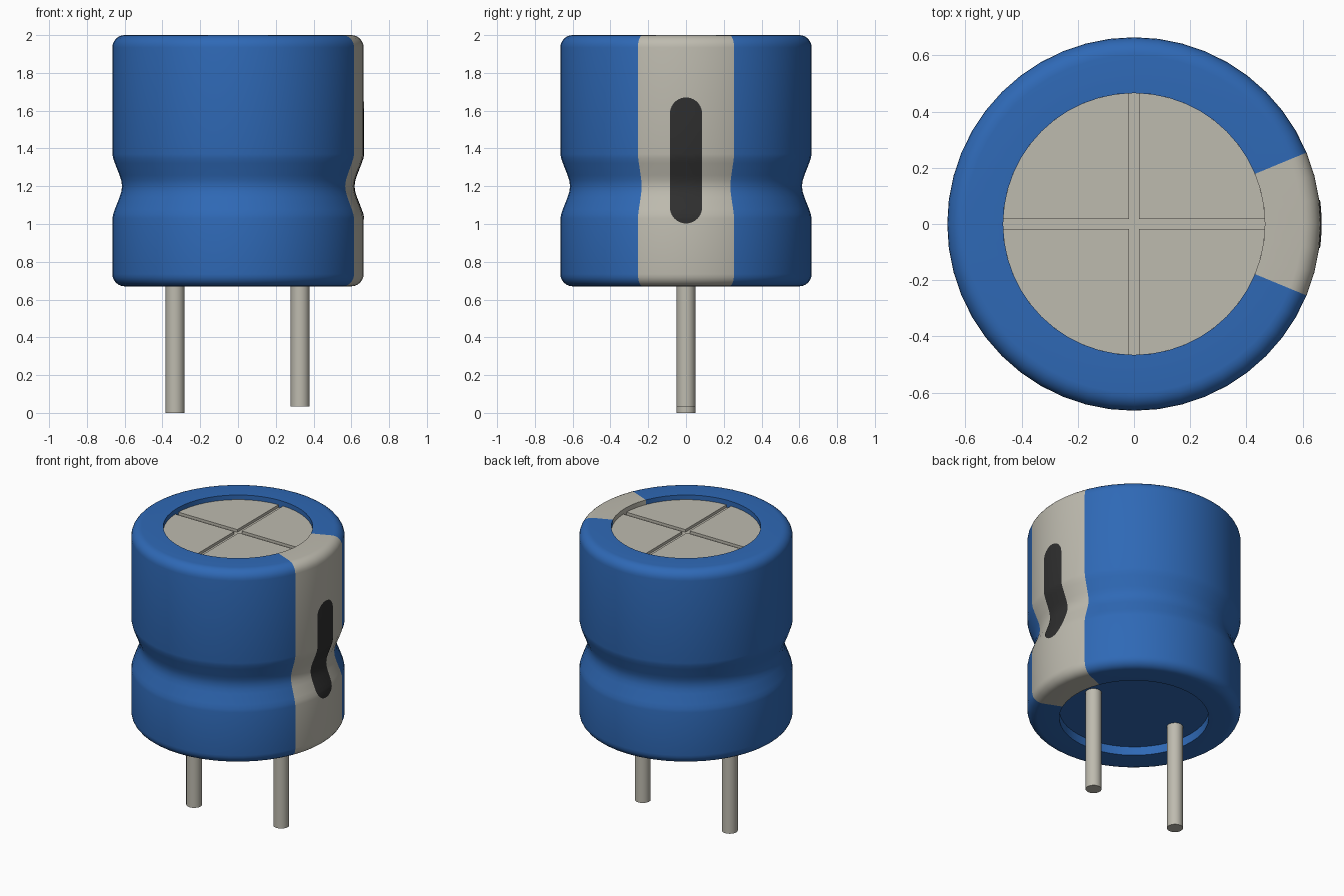
import bpy, bmesh
from math import sin, cos, pi, atan2, asin, sqrt, radians
from mathutils import Vector, Matrix

if "Cube" in bpy.data.objects:
    bpy.data.objects.remove(bpy.data.objects["Cube"])


def material(name, rgb):
    m = bpy.data.materials.new(name)
    m.use_nodes = True
    m.diffuse_color = (*rgb, 1)
    m.node_tree.nodes["Principled BSDF"].inputs["Base Color"].default_value = (*rgb, 1)
    return m


BLUE = material("blue sleeve", (0.028, 0.141, 0.468))
BEIGE = material("warm grey metal", (0.515, 0.497, 0.429))
DARK = material("dark marking", (0.028, 0.028, 0.028))


def finish(name, bm, *mats):
    me = bpy.data.meshes.new(name)
    bm.to_mesh(me)
    bm.free()
    ob = bpy.data.objects.new(name, me)
    bpy.context.collection.objects.link(ob)
    for m in mats:
        me.materials.append(m)
    bpy.ops.object.select_all(action='DESELECT')
    ob.select_set(True)
    bpy.context.view_layer.objects.active = ob
    bpy.ops.object.shade_smooth_by_angle(angle=radians(30))
    return ob


SEGS = 48
R, RIM, ROUND = 0.665, 0.466, 0.065
BOTTOM, TOP, WAIST = 0.67, 2.0, 1.2
TOP_FLOOR, CAP_TOP, BOTTOM_FLOOR = 1.95, 1.968, 0.73
STRIPE = radians(22.5)

# Outer side outline: rounded bottom edge, pinched waist, rounded top edge
arc = [(R - ROUND + ROUND * sin(a), ROUND * (1 - cos(a)))
       for a in [i * pi / 12 for i in range(7)]]
half_waist = [(R, 0.17), (0.661, 0.148), (0.652, 0.122), (0.627, 0.058), (0.618, 0.03)]
side = [(r, BOTTOM + h) for r, h in arc]
side += [(r, WAIST - h) for r, h in half_waist] + [(0.614, WAIST)]
side += [(r, WAIST + h) for r, h in reversed(half_waist)]
side += [(r, TOP - h) for r, h in reversed(arc)]

# Can body, revolved, with recessed top and bottom
profile = [(0, BOTTOM_FLOOR), (RIM, BOTTOM_FLOOR), (RIM, BOTTOM)] + side
profile += [(RIM, TOP), (RIM, TOP_FLOOR), (0, TOP_FLOOR)]
bm = bmesh.new()
verts = [bm.verts.new((r, 0, z)) for r, z in profile]
edges = [bm.edges.new(pair) for pair in zip(verts, verts[1:])]
bmesh.ops.spin(bm, geom=verts + edges, cent=(0, 0, 0), axis=(0, 0, 1),
               angle=2 * pi, steps=SEGS, use_duplicate=False)
bmesh.ops.remove_doubles(bm, verts=bm.verts, dist=1e-4)
bmesh.ops.recalc_face_normals(bm, faces=bm.faces)
for f in bm.faces:
    c = f.calc_center_median()
    on_stripe = abs(atan2(c.y, c.x)) < STRIPE and c.xy.length > RIM - 0.01
    on_top_floor = abs(c.z - TOP_FLOOR) < 0.001
    f.material_index = int(on_stripe or on_top_floor)
finish("can_body", bm, BLUE, BEIGE)

# Four raised quarters of the end cap, leaving a cross-shaped score
GAP = 0.017
bm = bmesh.new()
start = asin(GAP / RIM)
steps = 12
outline = [(GAP, GAP)]
for i in range(steps + 1):
    a = start + (pi / 2 - 2 * start) * i / steps
    outline.append((RIM * cos(a), RIM * sin(a)))
for quarter in range(4):
    turn = Matrix.Rotation(quarter * pi / 2, 3, 'Z')
    face = bm.faces.new([bm.verts.new(turn @ Vector((x, y, TOP_FLOOR - 0.01)))
                         for x, y in outline])
    new = bmesh.ops.extrude_face_region(bm, geom=[face])["geom"]
    moved = [v for v in new if isinstance(v, bmesh.types.BMVert)]
    bmesh.ops.translate(bm, verts=moved, vec=(0, 0, CAP_TOP - TOP_FLOOR + 0.01))
bmesh.ops.recalc_face_normals(bm, faces=bm.faces)
finish("scored_end_cap", bm, BEIGE)


def side_radius(z):
    for (r0, z0), (r1, z1) in zip(side, side[1:]):
        if z0 <= z <= z1 and z1 > z0:
            return r0 + (r1 - r0) * (z - z0) / (z1 - z0)
    return R


# Rounded minus mark that follows the side of the can
W, LOW, HIGH = 0.085, 1.003, 1.67
levels = {z for _, z in side if LOW < z < HIGH}
for i in range(11):
    rise = W * (1 - cos(i * pi / 20))
    levels |= {LOW + rise, HIGH - rise}
bm = bmesh.new()
rows = []
COLS = 8
for z in sorted(levels):
    d = max(0, LOW + W - z, z - (HIGH - W))
    width = max(sqrt(max(0, W * W - d * d)), 0.001)
    r = side_radius(z) + 0.003
    reach = asin(width / r)
    angles = [reach * (2 * i / COLS - 1) for i in range(COLS + 1)]
    rows.append([bm.verts.new((r * cos(a), r * sin(a), z)) for a in angles])
for low, high in zip(rows, rows[1:]):
    for i in range(COLS):
        bm.faces.new((low[i], low[i + 1], high[i + 1], high[i]))
finish("minus_mark", bm, DARK)

# Wire legs, one slightly shorter
for name, x, foot in (("right_leg", -0.333, 0.0), ("left_leg", 0.329, 0.035)):
    bm = bmesh.new()
    length = BOTTOM_FLOOR + 0.01 - foot
    bmesh.ops.create_cone(bm, cap_ends=True, segments=24, radius1=0.05, radius2=0.05,
                          depth=length, matrix=Matrix.Translation((x, 0, foot + length / 2)))
    finish(name, bm, BEIGE)
